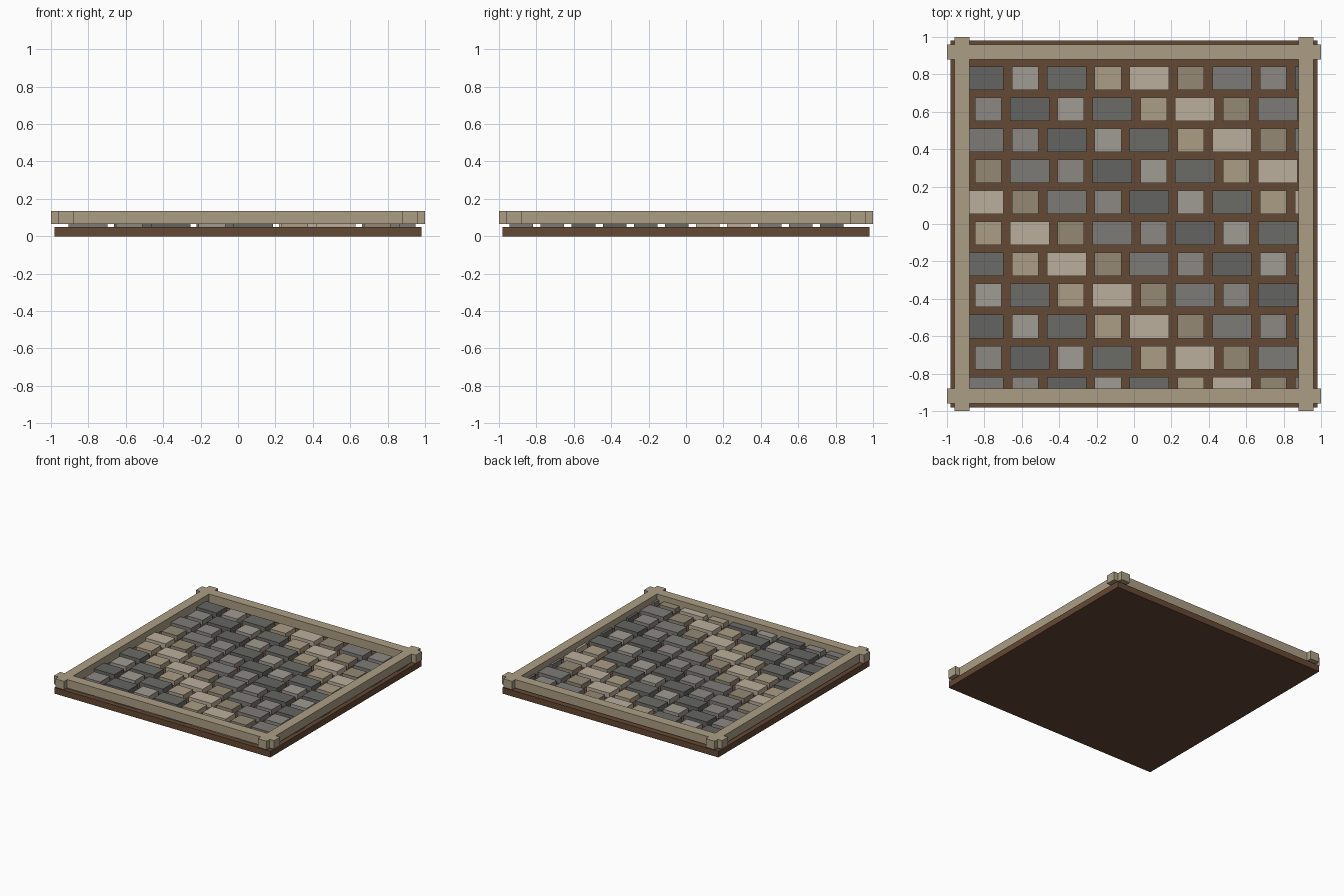
import bpy

if "Cube" in bpy.data.objects:
    bpy.data.objects.remove(bpy.data.objects["Cube"])


def material(name, rgb):
    m = bpy.data.materials.new(name)
    lin = [((c / 255 + 0.055) / 1.055) ** 2.4 for c in rgb]
    m.diffuse_color = (*lin, 1)
    m.use_nodes = True
    m.node_tree.nodes["Principled BSDF"].inputs["Base Color"].default_value = m.diffuse_color
    return m


def box(name, x0, x1, y0, y1, z0, z1, mat):
    bpy.ops.mesh.primitive_cube_add(size=1, location=((x0 + x1) / 2, (y0 + y1) / 2, (z0 + z1) / 2))
    o = bpy.context.object
    o.name = name
    o.scale = (x1 - x0, y1 - y0, z1 - z0)
    bpy.ops.object.transform_apply(location=False, rotation=False, scale=True)
    o.data.materials.append(mat)
    return o


# Earth bed under the paving
box("earth_bed", -0.98, 0.98, -0.98, 0.98, 0, 0.05, material("earth", (100, 72, 52)))

# Border beams crossing at the corners
border = material("border_stone", (171, 158, 133))
for s, side in ((-1, "low"), (1, "high")):
    c = 0.92 * s
    box(f"border_x_{side}", -1, 1, c - 0.04, c + 0.04, 0.065, 0.135, border)
    box(f"border_y_{side}", c - 0.04, c + 0.04, -1, 1, 0.065, 0.135, border)

# Paving stones: wide and narrow alternate, colours run diagonally
palette = [(100, 100, 97), (160, 155, 147), (107, 107, 103), (170, 157, 133),
           (187, 175, 157), (147, 136, 116), (125, 123, 119), (140, 137, 132)]
mats = [material(f"stone_{i}", c) for i, c in enumerate(palette)]
for row in range(11):
    y = 0.78 - 0.166 * row
    odd = row % 2
    for i in range(8 if odd else 9):
        x = (-0.779 if odd else -0.802) + 0.221 * i
        half = 0.071 if (i + odd) % 2 else 0.1055
        if odd:
            half = 0.071 if i % 2 == 0 else 0.1055
        box(f"paving_stone_{row}_{i}", x - half, min(x + half, 0.95),
            y - 0.063, y + 0.063, 0.05, 0.09, mats[(i - row) % 8])
